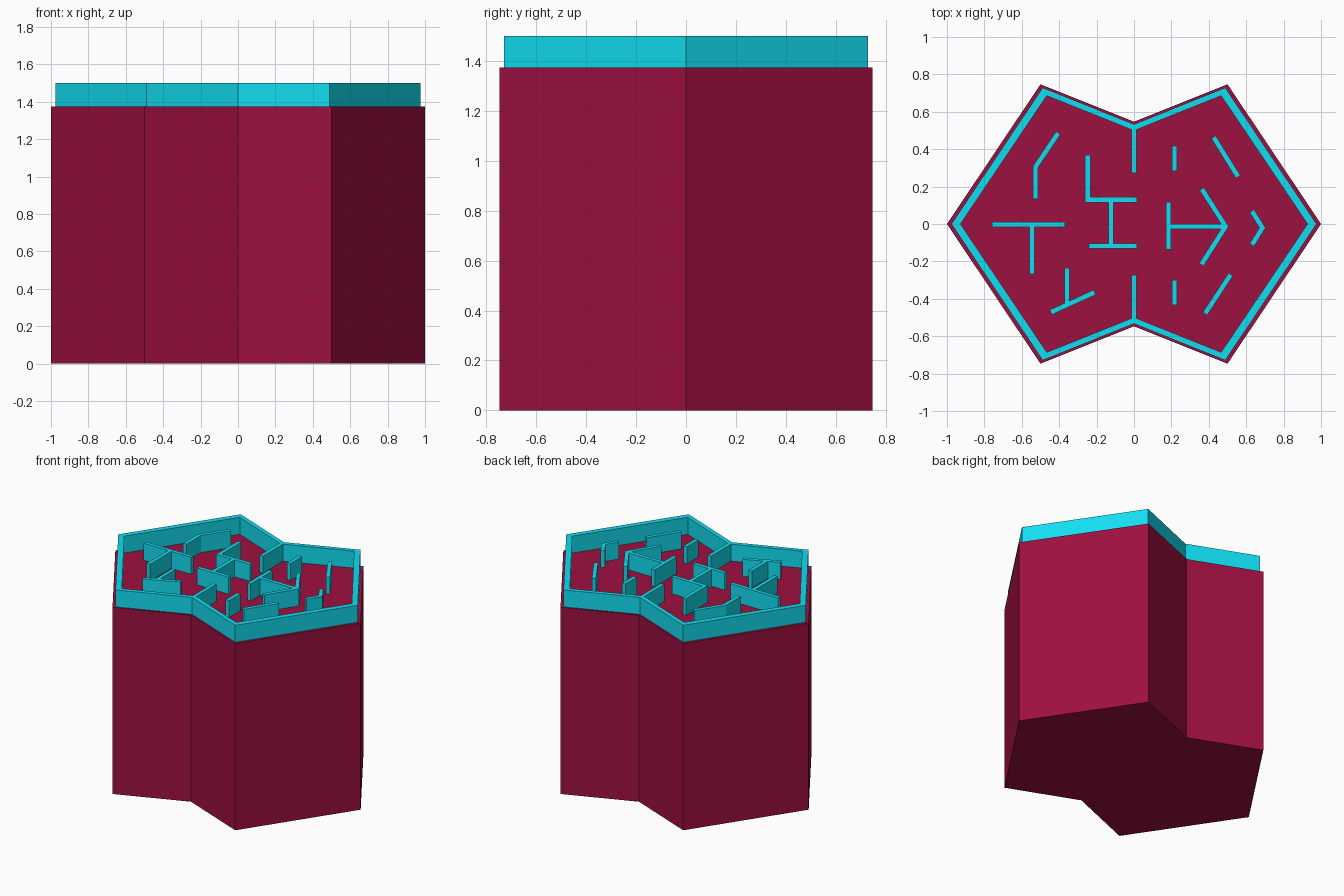
import bpy, bmesh
from mathutils import Vector

if "Cube" in bpy.data.objects:
    bpy.data.objects.remove(bpy.data.objects["Cube"])

FLOOR, TOP = 1.375, 1.5
WALL = 0.028


def material(name, color):
    mat = bpy.data.materials.new(name)
    mat.diffuse_color = color
    mat.use_nodes = True
    mat.node_tree.nodes["Principled BSDF"].inputs["Base Color"].default_value = mat.diffuse_color
    return mat


crimson = material("crimson", (0.34, 0.005, 0.05, 1))
cyan = material("cyan", (0.006, 0.73, 0.88, 1))


def outline(tip, corner_x, corner_y, notch):
    """Eight-sided star outline with notches at front and back."""
    return [(tip, 0), (corner_x, corner_y), (0, notch), (-corner_x, corner_y),
            (-tip, 0), (-corner_x, -corner_y), (0, -notch), (corner_x, -corner_y)]


def finish(bm, name, mat):
    bmesh.ops.recalc_face_normals(bm, faces=bm.faces)
    mesh = bpy.data.meshes.new(name)
    bm.to_mesh(mesh)
    bm.free()
    mesh.materials.append(mat)
    obj = bpy.data.objects.new(name, mesh)
    bpy.context.collection.objects.link(obj)
    return obj


def prism(name, points, z0, z1, mat):
    bm = bmesh.new()
    low = [bm.verts.new((x, y, z0)) for x, y in points]
    high = [bm.verts.new((x, y, z1)) for x, y in points]
    bm.faces.new(low)
    bm.faces.new(high)
    for i in range(len(points)):
        j = (i + 1) % len(points)
        bm.faces.new((low[i], low[j], high[j], high[i]))
    return finish(bm, name, mat)


def ring(name, outer, inner, z0, z1, mat):
    bm = bmesh.new()
    loops = [[bm.verts.new((x, y, z)) for x, y in pts]
             for pts, z in ((outer, z0), (outer, z1), (inner, z1), (inner, z0))]
    n = len(outer)
    for k in range(4):
        a, b = loops[k], loops[(k + 1) % 4]
        for i in range(n):
            j = (i + 1) % n
            bm.faces.new((a[i], a[j], b[j], b[i]))
    return finish(bm, name, mat)


def wall(name, path):
    """Thin upright wall along a path, mitred at its bends."""
    pts = [Vector(p) for p in path]
    dirs = [(b - a).normalized() for a, b in zip(pts, pts[1:])]
    normals = [Vector((-d.y, d.x)) for d in dirs]
    left, right = [], []
    for i, p in enumerate(pts):
        n0, n1 = normals[max(i - 1, 0)], normals[min(i, len(normals) - 1)]
        mitre = (n0 + n1).normalized()
        offset = mitre * (WALL / 2 / mitre.dot(n0))
        left.append(p + offset)
        right.append(p - offset)
    return prism(name, left + right[::-1], FLOOR, TOP, cyan)


# Solid base block
prism("base_block", outline(1.0, 0.5, 0.747, 0.547), 0, FLOOR, crimson)

# Raised rim around the top
ring("rim", outline(0.976, 0.488, 0.729, 0.533),
     outline(0.928, 0.466, 0.686, 0.499), FLOOR, TOP, cyan)

# Maze walls standing on the top face
walls = [
    [(-0.405, 0.487), (-0.527, 0.305), (-0.527, 0.135)],
    [(-0.247, 0.37), (-0.247, 0.13), (0.015, 0.13)],
    [(-0.123, 0.116), (-0.123, -0.104)],
    [(-0.24, -0.118), (0.015, -0.118)],
    [(0, 0.505), (0, 0.272)],
    [(0, -0.505), (0, -0.272)],
    [(0.217, 0.417), (0.217, 0.283)],
    [(0.217, -0.3), (0.217, -0.433)],
    [(0.425, 0.465), (0.557, 0.252)],
    [(0.517, -0.27), (0.38, -0.48)],
    [(0.184, 0.118), (0.184, -0.135)],
    [(0.198, -0.013), (0.475, -0.013)],
    [(0.362, 0.188), (0.49, -0.013), (0.36, -0.217)],
    [(0.63, 0.07), (0.687, -0.02), (0.63, -0.112)],
    [(-0.758, -0.003), (-0.37, -0.003)],
    [(-0.545, -0.017), (-0.545, -0.267)],
    [(-0.358, -0.235), (-0.358, -0.422)],
    [(-0.445, -0.472), (-0.21, -0.365)],
]
for i, path in enumerate(walls, 1):
    wall(f"maze_wall_{i}", path)
